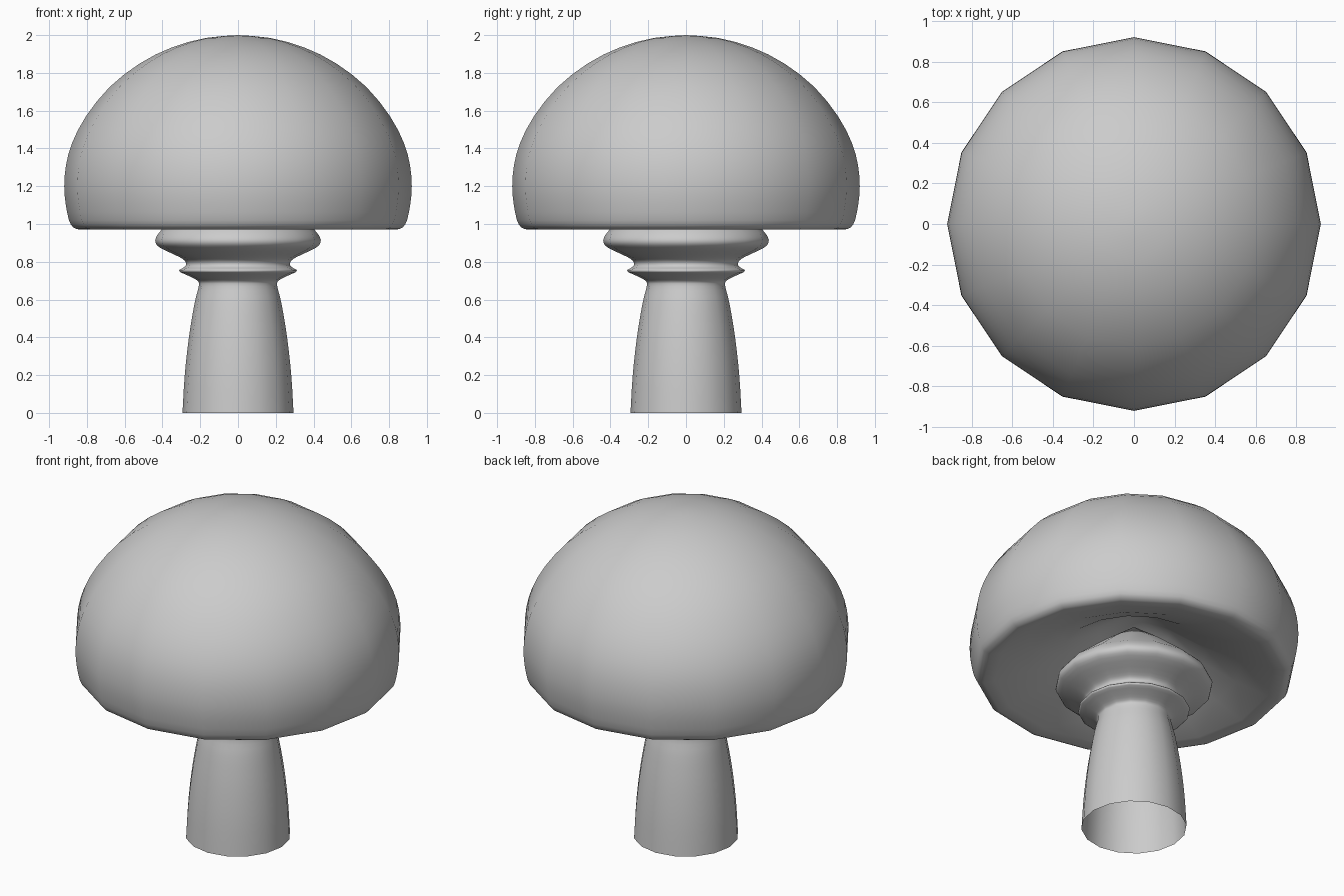
import bpy, bmesh, math

if "Cube" in bpy.data.objects:
    bpy.data.objects.remove(bpy.data.objects["Cube"])

SIDES = 16


def refine(pts, n=3):
    """Catmull-Rom refinement of a (radius, height) profile."""
    out = []
    for i in range(len(pts) - 1):
        p0, p1 = pts[max(i - 1, 0)], pts[i]
        p2, p3 = pts[i + 1], pts[min(i + 2, len(pts) - 1)]
        for k in range(n):
            t = k / n
            out.append(tuple(
                0.5 * (2 * b + (c - a) * t + (2 * a - 5 * b + 4 * c - d) * t ** 2
                       + (3 * b - a - 3 * c + d) * t ** 3)
                for a, b, c, d in zip(p0, p1, p2, p3)))
    return out + [pts[-1]]


def lathe(name, profile):
    """Revolve a profile around z; zero radius closes to a pole."""
    bm = bmesh.new()
    rings = []
    for r, z in profile:
        if r < 1e-4:
            rings.append([bm.verts.new((0, 0, z))] * SIDES)
        else:
            rings.append([bm.verts.new((r * math.cos(i * math.tau / SIDES),
                                        r * math.sin(i * math.tau / SIDES), z))
                          for i in range(SIDES)])
    for a, b in zip(rings, rings[1:]):
        for i in range(SIDES):
            j = (i + 1) % SIDES
            quad = [a[i], a[j], b[j], b[i]]
            bm.faces.new(list(dict.fromkeys(quad))).smooth = True
    bm.normal_update()
    mesh = bpy.data.meshes.new(name)
    bm.to_mesh(mesh)
    bm.free()
    obj = bpy.data.objects.new(name, mesh)
    bpy.context.collection.objects.link(obj)
    return obj


# Stem: open-bottomed tube, thin ring, wide collar, cone hidden under the cap
shaft = [(0.294, 0), (0.282, 0.2), (0.26, 0.4), (0.23, 0.58), (0.208, 0.67),
         (0.215, 0.70), (0.265, 0.727), (0.313, 0.752), (0.28, 0.775),
         (0.278, 0.80), (0.31, 0.825), (0.41, 0.873), (0.438, 0.905),
         (0.428, 0.94), (0.40, 0.975)]
lathe("stem", refine(shaft) + [(0.2, 1.14), (0, 1.29)])

# Cap: hollow underside, rounded rim, domed top
underside = [(0, 1.376), (0.2, 1.255), (0.4, 1.13), (0.6, 1.04), (0.78, 0.98)]
dome = [(0.84, 0.97), (0.873, 0.983), (0.895, 1.02), (0.913, 1.11), (0.92, 1.2),
        (0.911, 1.31), (0.878, 1.43), (0.805, 1.57), (0.68, 1.725),
        (0.52, 1.85), (0.35, 1.935), (0.17, 1.985), (0, 2.0)]
lathe("cap", underside + refine(dome, 2))
